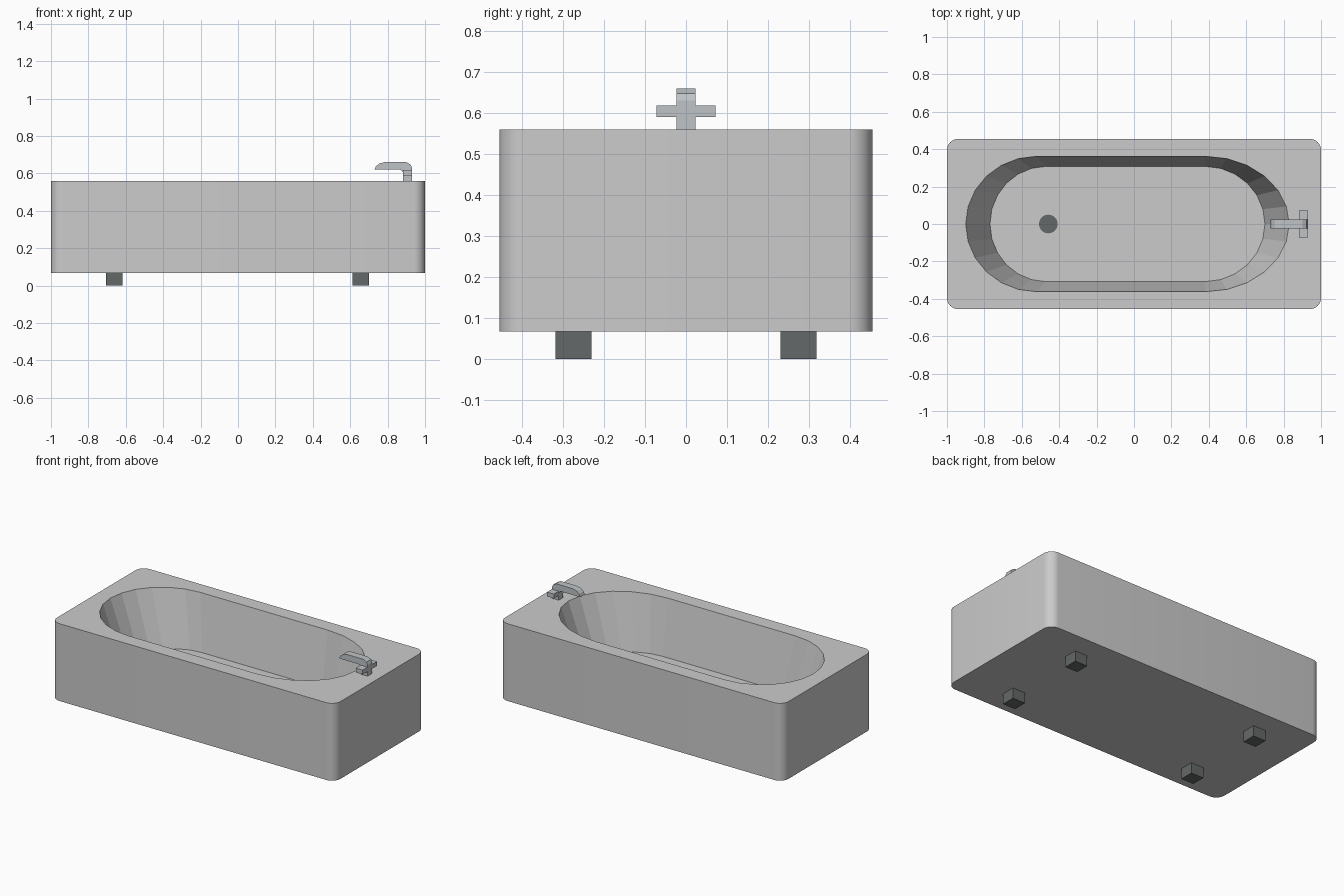
import bpy, bmesh
from math import sin, cos, pi

if "Cube" in bpy.data.objects:
    bpy.data.objects.remove(bpy.data.objects["Cube"])


def material(name, shade):
    m = bpy.data.materials.new(name)
    m.diffuse_color = (*shade, 1)
    m.use_nodes = True
    m.node_tree.nodes["Principled BSDF"].inputs["Base Color"].default_value = m.diffuse_color
    return m


def finish(bm, name, mat=None):
    bmesh.ops.recalc_face_normals(bm, faces=bm.faces)
    me = bpy.data.meshes.new(name)
    bm.to_mesh(me)
    bm.free()
    ob = bpy.data.objects.new(name, me)
    bpy.context.collection.objects.link(ob)
    if mat:
        me.materials.append(mat)
    return ob


def box(name, lo, hi, mat=None):
    bm = bmesh.new()
    bmesh.ops.create_cube(bm, size=1)
    for v in bm.verts:
        v.co = [(a + b) / 2 + c * (b - a) for a, b, c in zip(lo, hi, v.co)]
    return finish(bm, name, mat)


def arc(cx, cy, rx, ry, start, end, n):
    return [(cx + rx * cos(start + (end - start) * i / n),
             cy + ry * sin(start + (end - start) * i / n)) for i in range(n + 1)]


def loop(bm, pts, z):
    vs = [bm.verts.new((x, y, z)) for x, y in pts]
    return vs, [bm.edges.new((vs[i - 1], vs[i])) for i in range(len(vs))]


def walls(bm, a, b, smooth):
    for i in range(len(a)):
        f = bm.faces.new((a[i - 1], a[i], b[i], b[i - 1]))
        f.smooth = smooth


def oval(xl, xr, sl, sr, w):
    # straight sides from sl to sr, elliptical ends reaching xl and xr
    return (arc(sr, 0, xr - sr, w, -pi / 2, pi / 2, 12) +
            arc(sl, 0, sl - xl, w, pi / 2, 3 * pi / 2, 12))


dark = material("dark_metal", (0.13, 0.14, 0.14))
metal = material("tap_metal", (0.52, 0.55, 0.57))

# Tub body: rounded block with a sloping oval basin
L, W, R, BASE, TOP, FLOOR = 1.0, 0.455, 0.06, 0.067, 0.56, 0.21
outline = []
for k, (sx, sy) in enumerate([(1, 1), (-1, 1), (-1, -1), (1, -1)]):
    outline += arc(sx * (L - R), sy * (W - R), R, R, k * pi / 2, (k + 1) * pi / 2, 8)
bm = bmesh.new()
low, _ = loop(bm, outline, BASE)
high, high_edges = loop(bm, outline, TOP)
rim, rim_edges = loop(bm, oval(-0.90, 0.83, -0.52, 0.38, 0.362), TOP)
floor, _ = loop(bm, oval(-0.77, 0.70, -0.47, 0.38, 0.308), FLOOR)
walls(bm, low, high, True)
walls(bm, rim, floor, False)
bm.faces.new(low)
bm.faces.new(floor)
bmesh.ops.triangle_fill(bm, edges=high_edges + rim_edges, use_beauty=True)
finish(bm, "tub_body")

# Drain disc on the basin floor
bm = bmesh.new()
bmesh.ops.create_cone(bm, cap_ends=True, segments=24, radius1=0.05, radius2=0.05, depth=0.008)
bmesh.ops.translate(bm, verts=bm.verts, vec=(-0.458, 0, FLOOR))
finish(bm, "drain", dark)

# Four square feet
for side, x in (("left", -0.661), ("right", 0.657)):
    for end, y in (("front", -0.274), ("back", 0.274)):
        box(f"{end}_{side}_foot", (x - 0.044, y - 0.044, 0), (x + 0.044, y + 0.044, BASE), dark)

# Tap spout: side profile extruded across y
profile = [(0.93, 0.56), (0.93, 0.63), (0.922, 0.648), (0.90, 0.66), (0.782, 0.66),
           (0.755, 0.652), (0.737, 0.637), (0.73, 0.62), (0.865, 0.62),
           (0.876, 0.615), (0.882, 0.605), (0.882, 0.56)]
bm = bmesh.new()
face = bm.faces.new([bm.verts.new((x, -0.023, z)) for x, z in profile])
ext = bmesh.ops.extrude_face_region(bm, geom=[face])["geom"]
bmesh.ops.translate(bm, verts=[g for g in ext if isinstance(g, bmesh.types.BMVert)],
                    vec=(0, 0.046, 0))
# the starting face stays as the near cap
finish(bm, "tap_spout", metal)

# Tap handles either side of the stem
for name, s in (("front_tap_handle", -1), ("back_tap_handle", 1)):
    ys = sorted((s * 0.022, s * 0.072))
    box(name, (0.882, ys[0], 0.59), (0.93, ys[1], 0.618), metal)
